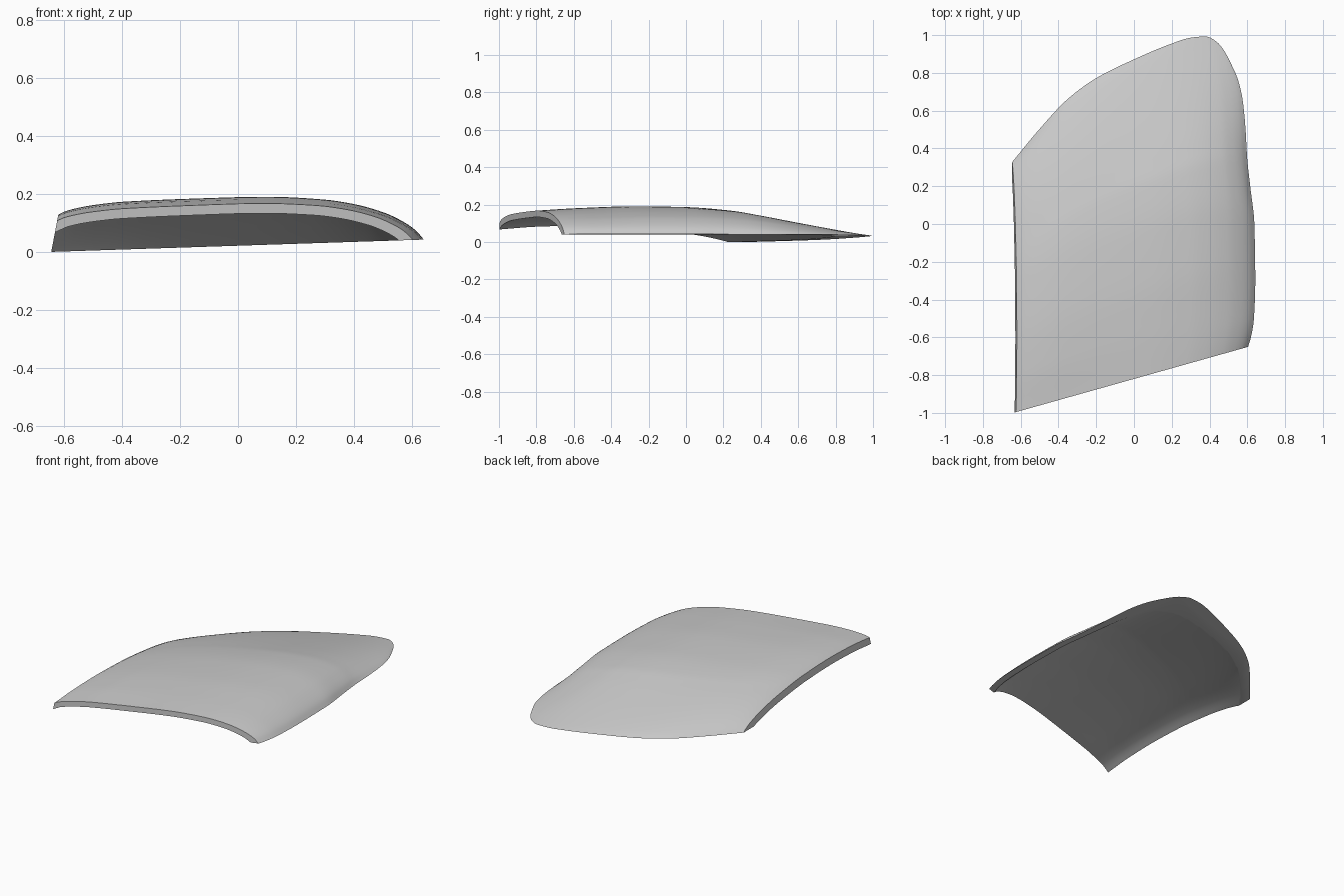
import bpy, bmesh
from mathutils import Vector

if "Cube" in bpy.data.objects:
    bpy.data.objects.remove(bpy.data.objects["Cube"])


def curve(keys):
    """Smooth function through (t, value) keys, straight beyond the ends."""
    n = len(keys)
    slope = [(b[1] - a[1]) / (b[0] - a[0]) for a, b in zip(keys, keys[1:])]
    tan = [slope[0]]
    for a, b in zip(slope, slope[1:]):
        tan.append(2 * a * b / (a + b) if a * b > 0 else 0)
    tan.append(slope[-1])

    def f(t):
        if t <= keys[0][0]:
            return keys[0][1] + (t - keys[0][0]) * tan[0]
        if t >= keys[-1][0]:
            return keys[-1][1] + (t - keys[-1][0]) * tan[-1]
        i = max(k for k in range(n - 1) if keys[k][0] <= t)
        w = keys[i + 1][0] - keys[i][0]
        s = (t - keys[i][0]) / w
        h = s * s * (3 - 2 * s)
        return (keys[i][1] * (1 - h) + keys[i + 1][1] * h
                + w * s * (1 - s) * ((1 - s) * tan[i] - s * tan[i + 1]))
    return f


# Plan outline: right edge x(y) and back edge y(x)
right_x = curve([(-.65, .605), (-.6, .62), (-.5, .636), (-.3, .643), (0, .638), (.2, .616),
                 (.35, .6), (.5, .592), (.65, .578), (.75, .557), (.88, .5)])
back_y = curve([(-.645, .33), (-.5, .505), (-.35, .665), (-.2, .775), (0, .875), (.2, .96),
                (.3, .992), (.38, 1), (.43, .978), (.47, .935), (.5, .88)])

# Height profiles: across the panel, along its crest, along its left side
across = curve([(0, .68), (.04, .82), (.11, .92), (.2, .975), (.35, .995), (.5, 1), (.58, .99),
                (.73, .9), (.81, .79), (.89, .6), (.94, .41), (.975, .22), (1, 0)])
crest = curve([(0, .146), (.15, .158), (.3, .167), (.45, .166), (.6, .147), (.66, .127),
               (.77, .085), (.89, .04), (1, 0)])
side = curve([(0, .146), (.15, .166), (.3, .172), (.5, .162), (.7, .13), (.8, .105),
              (.9, .068), (.97, .028), (1, 0)])

A, B, C, D = (Vector(p) for p in ((-.645, -1), (.605, -.65), (.5, .88), (-.645, .33)))


def base_z(x):
    return .021 + .033 * x


def surface(u, v):
    """Outer skin point; u runs left cut to right edge, v front to back."""
    front, left = A.lerp(B, u), A.lerp(D, v)
    y = B.y + (C.y - B.y) * v
    right = Vector((right_x(y), y))
    x = D.x + (C.x - D.x) * u
    back = Vector((x, back_y(x)))
    p = (front.lerp(back, v) + left.lerp(right, u)
         - A.lerp(B, u).lerp(D.lerp(C, u), v))
    w = max(0, 1 - u) ** 1.5
    height = across(u) * (crest(v) * (1 - w) + side(v) * w)
    return Vector((p.x, p.y, base_z(p.x) - .001 + height))


# Outer skin, running past the front and left cuts, finer toward the rims
NU, NV, THICK = 72, 64, .034


def steps(count):
    return [-.09 + 1.09 * (1 - (1 - i / count) ** 1.4) for i in range(count + 1)]


bm = bmesh.new()
outer = [[bm.verts.new(surface(u, v)) for u in steps(NU)] for v in steps(NV)]
for r0, r1 in zip(outer, outer[1:]):
    for i in range(NU):
        bm.faces.new((r0[i], r0[i + 1], r1[i + 1], r1[i]))
bm.normal_update()

# Inner skin and closing walls
inner = [[bm.verts.new(p.co - p.normal * THICK) for p in row] for row in outer]
for r0, r1 in zip(inner, inner[1:]):
    for i in range(NU):
        bm.faces.new((r0[i], r1[i], r1[i + 1], r0[i + 1]))


def border(g):
    return (g[0][:-1] + [r[-1] for r in g[:-1]]
            + g[-1][:0:-1] + [r[0] for r in g[:0:-1]])


bo, bi = border(outer), border(inner)
for i in range(len(bo)):
    bm.faces.new((bo[i], bo[i - 1], bi[i - 1], bi[i]))


def trim(point, normal):
    """Cut away everything on the normal's side and cap the opening."""
    bmesh.ops.bisect_plane(bm, geom=bm.verts[:] + bm.edges[:] + bm.faces[:], dist=1e-6,
                           plane_co=point, plane_no=normal, clear_outer=True)
    bmesh.ops.holes_fill(bm, edges=[e for e in bm.edges if e.is_boundary], sides=0)


trim((-.64, -1, 0), (.35, -1.245, 0))         # front cut
trim((-.645, 0, 0), (-1, 0, .19))             # left cut
trim((0, 0, base_z(0)), (.033, 0, -1))        # flat bottom rim
bmesh.ops.recalc_face_normals(bm, faces=bm.faces[:])

mesh = bpy.data.meshes.new("curved_panel")
bm.to_mesh(mesh)
bm.free()
panel = bpy.data.objects.new("curved_panel", mesh)
bpy.context.collection.objects.link(panel)

grey = bpy.data.materials.new("light_grey")
grey.use_nodes = True
grey.diffuse_color = (.6, .6, .6, 1)
grey.node_tree.nodes["Principled BSDF"].inputs["Base Color"].default_value = (.6, .6, .6, 1)
mesh.materials.append(grey)

bpy.ops.object.select_all(action='DESELECT')
panel.select_set(True)
bpy.context.view_layer.objects.active = panel
bpy.ops.object.shade_smooth_by_angle(angle=.6)
